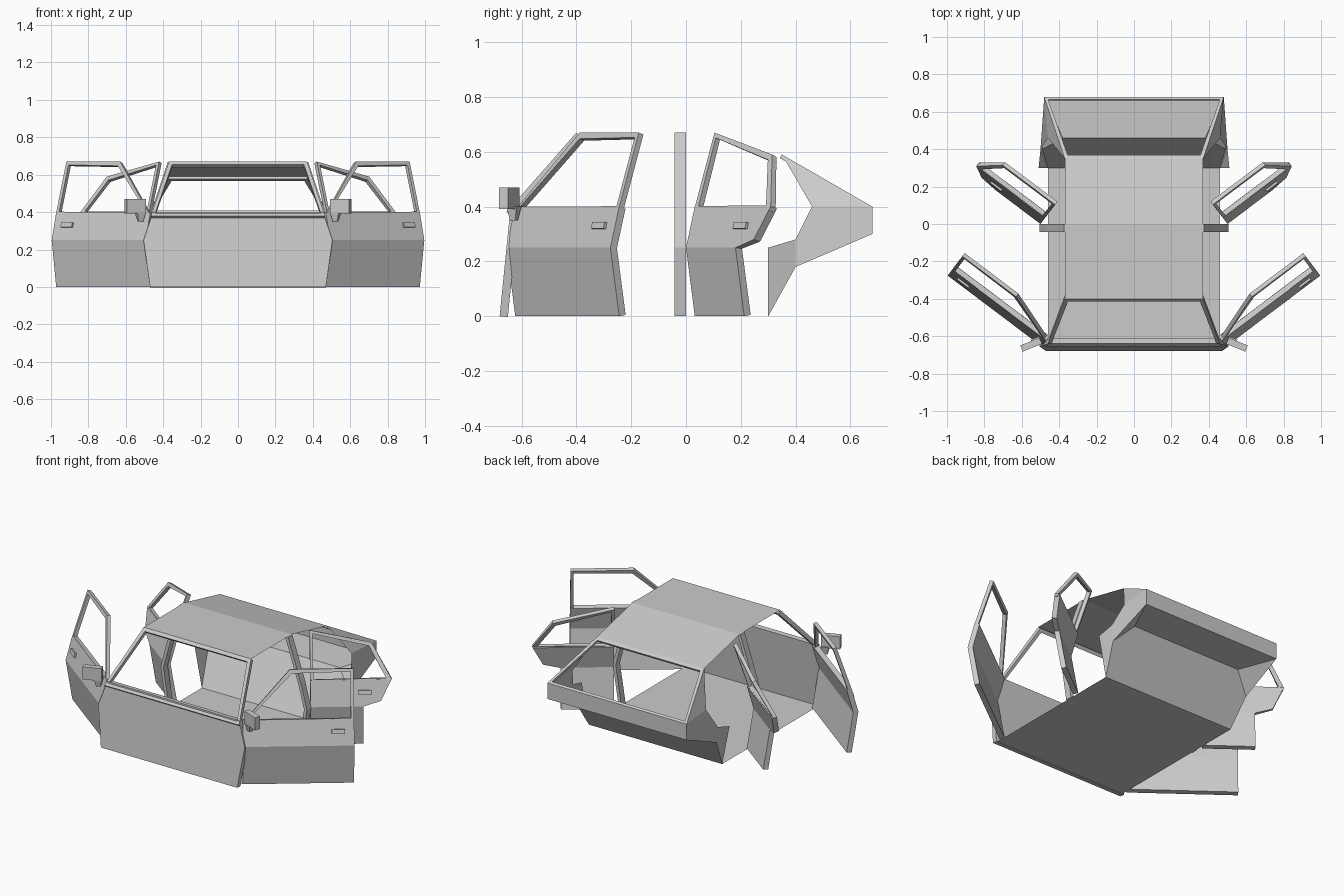
import bpy, bmesh, math
from mathutils import Matrix, Vector

if "Cube" in bpy.data.objects:
    bpy.data.objects.remove(bpy.data.objects["Cube"])

SWING = math.radians(53)
LAT = {0: -.04, .25: 0, .28: -.008, .385: -.036, .4: -.04, .59: -.13, .67: -.13}  # side bulge by height


def sheet(name, polys, thick=0, inset=0, mirror=False):
    """Flat panels from point lists; optional window cut-out, thickness and left/right copy."""
    bm = bmesh.new()
    for poly in polys:
        bm.faces.new([bm.verts.new(p) for p in poly])
    bmesh.ops.remove_doubles(bm, verts=bm.verts, dist=.0005)
    if inset:
        faces = bm.faces[:]
        bmesh.ops.inset_individual(bm, faces=faces, thickness=inset)
        bmesh.ops.delete(bm, geom=faces, context='FACES')
    me = bpy.data.meshes.new(name)
    bm.to_mesh(me)
    bm.free()
    return finish(name, me, thick, mirror)


def finish(name, me, thick=0, mirror=False):
    ob = bpy.data.objects.new(name, me)
    bpy.context.collection.objects.link(ob)
    if mirror:
        m = ob.modifiers.new("Mirror", 'MIRROR')
        m.use_mirror_merge = False
    if thick:
        s = ob.modifiers.new("Solidify", 'SOLIDIFY')
        s.thickness, s.offset = thick, -1
    return ob


def box_pair(name, size, matrix, taper=1):
    bm = bmesh.new()
    bmesh.ops.create_cube(bm, size=1)
    for v in bm.verts:
        k = taper if v.co.z < 0 else 1
        v.co = Vector((v.co.x * size[0] * k, v.co.y * size[1] * k, v.co.z * size[2]))
    bm.transform(matrix)
    me = bpy.data.meshes.new(name)
    bm.to_mesh(me)
    bm.free()
    return finish(name, me, mirror=True)


def wide(profile):
    """Full-width panels through (y, z, half width) stations."""
    return [[(-w0, y0, z0), (w0, y0, z0), (w1, y1, z1), (-w1, y1, z1)]
            for (y0, z0, w0), (y1, z1, w1) in zip(profile, profile[1:])]


# Front bulkhead and windshield frame
sheet("front_bulkhead", wide([(-.68, 0, .47), (-.655, .25, .505), (-.64, .4, .455)]), .03)
sheet("windshield_frame", wide([(-.655, .38, .465), (-.4, .67, .37)]), .025, inset=.028)

# Floor, roof and tail
sheet("floor", wide([(-.66, 0, .46), (.3, 0, .46)]))
sheet("roof", wide([(-.4, .67, .37), (0, .67, .37), (.35, .59, .37)]))
sheet("tail_panel", wide([(.68, .3, .48), (.68, .4, .48)]))
sheet("rear_window_frame", wide([(.35, .59, .37), (.68, .4, .48)])[:1], .015, inset=.026)
sheet("trunk_floor", [
    [(.46, .3, 0), (.49, .4, .18), (.38, .46, .29), (-.38, .46, .29), (-.49, .4, .18), (-.46, .3, 0)],
    [(.38, .46, .29), (.48, .68, .3), (-.48, .68, .3), (-.38, .46, .29)]])
sheet("trunk_floor_corners", [[(.49, .4, .18), (.48, .68, .3), (.38, .46, .29)]], mirror=True)

# Rear quarter panels
A, B, C, D = (.46, .3, 0), (.51, .3, .25), (.5, .4, .28), (.46, .46, .4)
E, F, G, H = (.37, .35, .59), (.48, .68, .4), (.48, .68, .3), (.49, .4, .18)
sheet("rear_quarter_panels", [[A, H, C, B], [H, G, F, D, C], [D, F, E]], mirror=True)

# Centre pillars
zs = [0, .25, .4, .67]
sheet("centre_pillars", [[(.505 + LAT[a], -.042, a), (.505 + LAT[a], 0, a),
                          (.505 + LAT[b], 0, b), (.505 + LAT[b], -.042, b)]
                         for a, b in zip(zs, zs[1:])], .02, mirror=True)


# Open doors, drawn along their length and swung about the front edge
def door(name, hinge, panels, window, handle_s):
    swing = Matrix.Translation((hinge[0], hinge[1], 0)) @ Matrix.Rotation(-SWING, 4, 'Z')

    def place(poly):
        return [swing @ Vector((LAT[z], s, z)) for s, z in poly]
    sheet(name + "_panel", [place(p) for p in panels], .03, mirror=True)
    sheet(name + "_window_frame", [place(window)], .022, inset=.026, mirror=True)
    tilt = Matrix.Rotation(math.radians(-15), 4, 'Y')
    box_pair(name + "_handle", (.02, .075, .025),
             swing @ Matrix.Translation((-.02, handle_s, .33)) @ tilt)


door("front_door", (.493, -.655),
     [[(0, 0), (.63, 0), (.63, .25), (0, .25)],
      [(0, .25), (.63, .25), (.63, .4), (0, .4)]],
     [(0, .385), (.63, .385), (.63, .67), (.27, .67)], .54)
door("rear_door", (.5, 0),
     [[(0, 0), (.3, 0), (.3, .25), (0, .25)],
      [(0, .25), (.3, .25), (.4, .28), (.46, .4), (0, .4)]],
     [(0, .385), (.455, .385), (.46, .4), (.35, .59), (0, .67)], .31)

# Side mirrors on short stalks
turn = Matrix.Rotation(math.radians(-22), 4, 'Z')
box_pair("mirror_housing", (.11, .036, .078), Matrix.Translation((.55, -.645, .431)) @ turn)
box_pair("mirror_stalk", (.05, .04, .05), Matrix.Translation((.522, -.628, .375)) @ turn, taper=.5)
